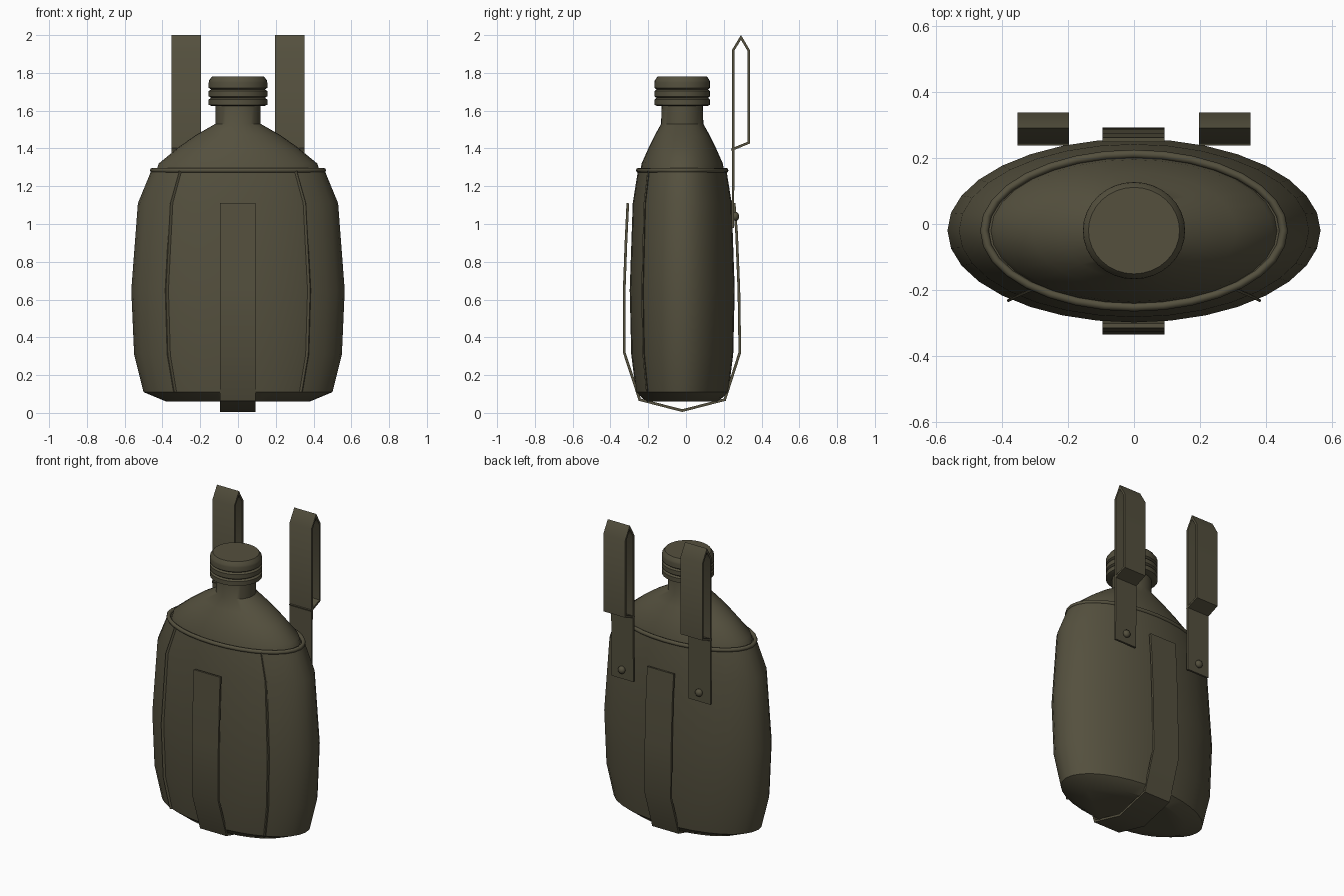
import bpy, bmesh, math
from mathutils import Vector

if "Cube" in bpy.data.objects:
    bpy.data.objects.remove(bpy.data.objects["Cube"])

CY = -0.02      # body axis sits slightly forward
SEG = 32

olive = bpy.data.materials.new("olive drab")
olive.use_nodes = True
colour = (0.089, 0.08, 0.048, 1)
olive.diffuse_color = colour
bsdf = olive.node_tree.nodes["Principled BSDF"]
bsdf.inputs["Base Color"].default_value = colour
bsdf.inputs["Roughness"].default_value = 0.8


def finish(name, bm, thickness=0, angle=40):
    bmesh.ops.recalc_face_normals(bm, faces=bm.faces)
    mesh = bpy.data.meshes.new(name)
    bm.to_mesh(mesh)
    bm.free()
    mesh.materials.append(olive)
    ob = bpy.data.objects.new(name, mesh)
    bpy.context.collection.objects.link(ob)
    bpy.ops.object.select_all(action='DESELECT')
    ob.select_set(True)
    bpy.context.view_layer.objects.active = ob
    if thickness:
        mod = ob.modifiers.new("thickness", 'SOLIDIFY')
        mod.thickness, mod.offset = thickness, 0
        mod.use_even_offset = True
        bpy.ops.object.modifier_apply(modifier=mod.name)
    bpy.ops.object.shade_smooth_by_angle(angle=math.radians(angle))
    return ob


def skin(bm, rows, closed):
    """Join neighbouring rows of vertices with quads."""
    for low, high in zip(rows, rows[1:]):
        n = len(low)
        for i in range(n if closed else n - 1):
            j = (i + 1) % n
            bm.faces.new((low[i], low[j], high[j], high[i]))


def oval_loft(name, rings, angle=40):
    """Stack ellipses given as (z, x radius, y radius) and cap both ends."""
    bm = bmesh.new()
    rows = []
    for z, rx, ry in rings:
        turns = [math.tau * i / SEG for i in range(SEG)]
        rows.append([bm.verts.new((rx * math.cos(t), CY + ry * math.sin(t), z)) for t in turns])
    skin(bm, rows, True)
    bm.faces.new(rows[0])
    bm.faces.new(rows[-1])
    return finish(name, bm, angle=angle)


def band(name, x0, x1, path, thickness):
    """Flat webbing of constant width following a (y, z) path."""
    bm = bmesh.new()
    rows = [[bm.verts.new((x, y, z)) for x in (x0, x1)] for y, z in path]
    skin(bm, rows, False)
    return finish(name, bm, thickness)


# Fabric cover
cover = [(0.06, 0.38, 0.19), (0.11, 0.50, 0.245), (0.31, 0.55, 0.27), (0.65, 0.565, 0.278),
         (1.11, 0.53, 0.262), (1.28, 0.46, 0.235)]
oval_loft("cover", cover)

# Bottle shoulder and neck
oval_loft("bottle", [(1.26, 0.44, 0.225), (1.32, 0.42, 0.215), (1.41, 0.31, 0.175),
                     (1.47, 0.225, 0.145), (1.53, 0.12, 0.112), (1.65, 0.12, 0.108)])

# Screw cap with three rounded ridges
cap = [(1.625, 0.14)]
for z in (1.645, 1.69, 1.735):
    cap += [(z - 0.014, 0.155), (z + 0.014, 0.155), (z + 0.0225, 0.143)]
cap[-1] = (1.76, 0.153)
cap.append((1.78, 0.138))
oval_loft("cap", [(z, r, r * 0.95) for z, r in cap], 50)

# Rolled rim around the cover opening
bm = bmesh.new()
rows = []
for i in range(SEG + 1):
    t = math.tau * (i % SEG) / SEG
    out = Vector((math.cos(t), math.sin(t), 0))
    base = Vector((0.453 * out.x, CY + 0.232 * out.y, 1.284))
    if i == SEG:
        rows.append(rows[0])
        break
    rows.append([bm.verts.new(base + 0.013 * (out * math.cos(a) + Vector((0, 0, math.sin(a)))))
                 for a in (math.tau * k / 8 for k in range(8))])
skin(bm, rows, True)
finish("rim", bm, angle=60)

# Raised seams on the front of the cover
for side, label in ((1, "left"), (-1, "right")):
    bm = bmesh.new()
    t = math.radians(-48.5)
    rows = [[bm.verts.new((side * s * rx * math.cos(t), CY + s * ry * math.sin(t), z))
             for s in (0.97, 1.025)] for z, rx, ry in cover[1:]]
    skin(bm, rows, False)
    finish(label + "_seam", bm, 0.008)

# Strap running under the cover from front to back
band("carry_strap", -0.095, 0.093,
     [(-0.308, 1.11), (-0.318, 0.9), (-0.327, 0.65), (-0.327, 0.32), (-0.245, 0.07), (-0.02, 0.012),
      (0.205, 0.07), (0.285, 0.32), (0.28, 0.65), (0.268, 0.95), (0.255, 1.11)], 0.014)

# Belt loops with rivets on the back
loop = [(0.248, 0.98), (0.25, 1.4), (0.25, 1.92), (0.291, 1.988),
        (0.331, 1.92), (0.331, 1.43), (0.24, 1.393)]
for side, label in ((1, "left"), (-1, "right")):
    x = side * 0.275
    band(label + "_belt_loop", x - 0.078, x + 0.078, loop, 0.013)
    bm = bmesh.new()
    bmesh.ops.create_uvsphere(bm, u_segments=12, v_segments=8, radius=0.024)
    bmesh.ops.scale(bm, vec=(1, 0.8, 1), verts=bm.verts)
    bmesh.ops.translate(bm, vec=(x, 0.262, 1.04), verts=bm.verts)
    finish(label + "_rivet", bm, angle=60)
